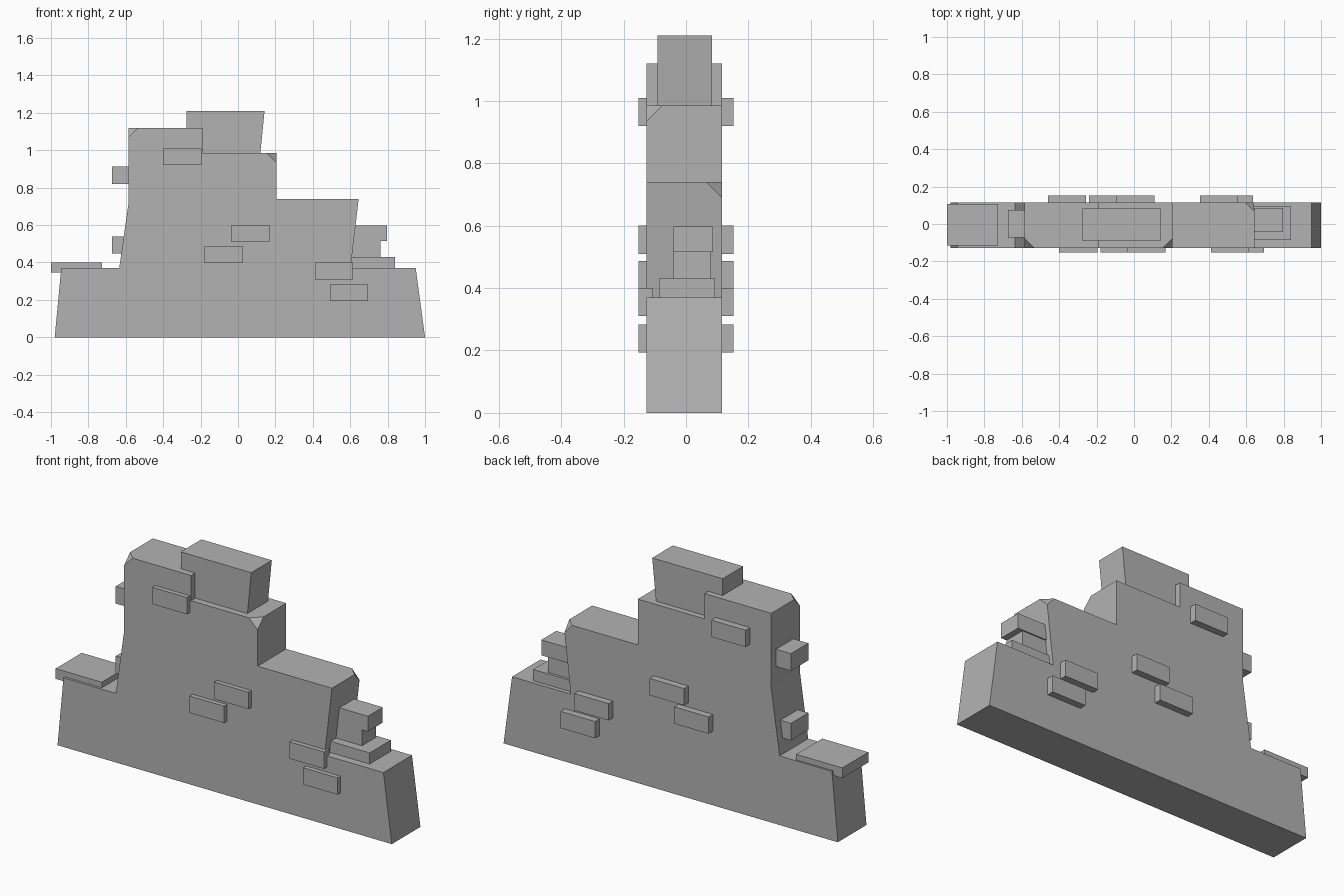
import bpy
import bmesh
from mathutils import Vector

cube = bpy.data.objects.get("Cube")
if cube:
    bpy.data.objects.remove(cube, do_unlink=True)

STONE = (0.45, 0.45, 0.45, 1.0)
stone = bpy.data.materials.new("grey_stone")
stone.use_nodes = True
stone.diffuse_color = STONE
stone.node_tree.nodes["Principled BSDF"].inputs["Base Color"].default_value = STONE

FRONT, BACK = -0.127, 0.115   # wall faces
OUT = 0.152                   # outer face of the raised bricks
CHIP = 0.05                   # size of a broken corner


def prism(name, outline, y0, y1, chips=()):
    """Extrude an x-z outline from y0 to y1, then chip the given corners."""
    bm = bmesh.new()
    face = bm.faces.new([bm.verts.new((x, y0, z)) for x, z in outline])
    new = bmesh.ops.extrude_face_region(bm, geom=[face])["geom"]
    moved = [v for v in new if isinstance(v, bmesh.types.BMVert)]
    bmesh.ops.translate(bm, verts=moved, vec=(0, y1 - y0, 0))
    bmesh.ops.recalc_face_normals(bm, faces=bm.faces[:])
    if chips:
        corners = [min(bm.verts, key=lambda v: (v.co - Vector(c)).length) for c in chips]
        bmesh.ops.bevel(bm, geom=corners, offset=CHIP, segments=1,
                        profile=0.5, affect='VERTICES')
    mesh = bpy.data.meshes.new(name)
    bm.to_mesh(mesh)
    bm.free()
    mesh.materials.append(stone)
    obj = bpy.data.objects.new(name, mesh)
    bpy.context.collection.objects.link(obj)
    return obj


def block(name, x0, x1, y0, y1, z0, z1):
    return prism(name, [(x0, z0), (x1, z0), (x1, z1), (x0, z1)], y0, y1)


# Stepped ruined wall with three broken corners
wall = [(-0.98, 0), (1, 0), (0.95, 0.37), (0.602, 0.37), (0.645, 0.74),
        (0.205, 0.74), (0.205, 0.985), (-0.19, 0.985), (-0.19, 1.12),
        (-0.585, 1.12), (-0.585, 0.72), (-0.635, 0.37), (-0.945, 0.37)]
prism("ruined_wall", wall, FRONT, BACK,
      [(-0.585, FRONT, 1.12), (0.205, FRONT, 0.985), (0.645, BACK, 0.74)])

# Tapered capstone on the top step
prism("capstone", [(-0.275, 0.97), (0.118, 0.97), (0.142, 1.21), (-0.275, 1.21)],
      -0.091, 0.083)

# Raised bricks on both faces; the back set is shifted sideways
bricks = [(-0.40, 0.92), (-0.035, 0.51), (-0.18, 0.397), (0.412, 0.31), (0.492, 0.193)]
for i, (x, z) in enumerate(bricks, 1):
    block(f"front_brick_{i}", x, x + 0.204, -OUT, FRONT + 0.02, z, z + 0.09)
    block(f"back_brick_{i}", x - 0.06, x + 0.144, BACK - 0.02, OUT, z, z + 0.09)

# Bricks sticking out of the tall end
for name, z in (("upper_end_brick", 0.82), ("lower_end_brick", 0.447)):
    block(name, -0.673, -0.56, -0.073, 0.074, z, z + 0.092)

# Loose slabs on the two low ledges
block("right_ledge_slab", -1.0, -0.727, -0.114, 0.106, 0.345, 0.40)
block("left_ledge_slab", 0.58, 0.84, -0.086, 0.093, 0.36, 0.43)

# Two bricks stacked on the left ledge slab
block("lower_stacked_brick", 0.58, 0.763, -0.04, 0.079, 0.43, 0.515)
block("upper_stacked_brick", 0.60, 0.797, -0.04, 0.086, 0.515, 0.597)
